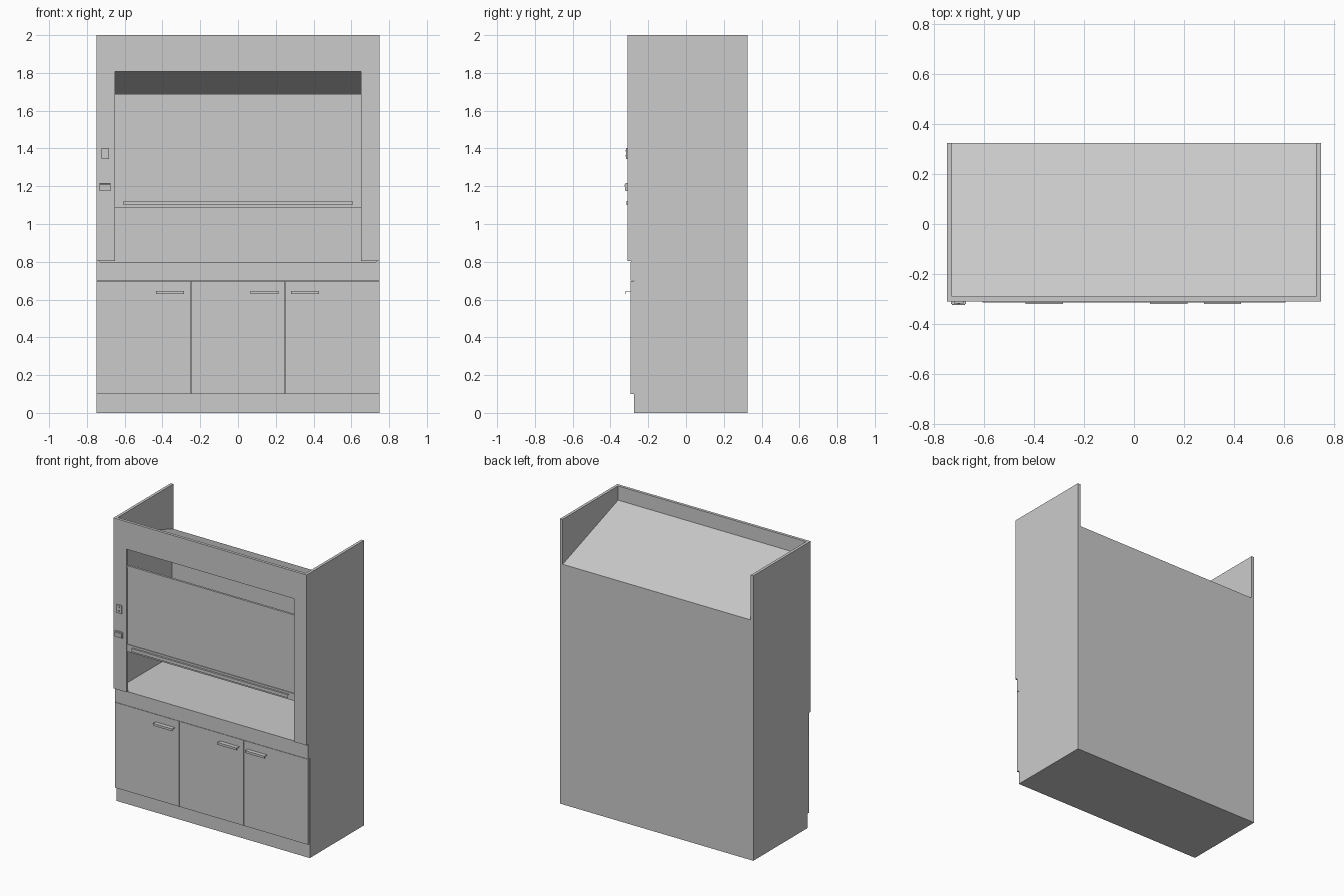
import bpy, bmesh

if "Cube" in bpy.data.objects:
    bpy.data.objects.remove(bpy.data.objects["Cube"])


def prism(name, pts, x0, x1):
    """Extrude a closed (y, z) profile from x0 to x1."""
    bm = bmesh.new()
    face = bm.faces.new([bm.verts.new((x0, y, z)) for y, z in pts])
    ext = bmesh.ops.extrude_face_region(bm, geom=[face])
    verts = [v for v in ext["geom"] if isinstance(v, bmesh.types.BMVert)]
    bmesh.ops.translate(bm, verts=verts, vec=(x1 - x0, 0, 0))
    bmesh.ops.recalc_face_normals(bm, faces=bm.faces)
    mesh = bpy.data.meshes.new(name)
    bm.to_mesh(mesh)
    bm.free()
    obj = bpy.data.objects.new(name, mesh)
    bpy.context.collection.objects.link(obj)
    return obj


def box(name, x0, x1, y0, y1, z0, z1):
    return prism(name, [(y0, z0), (y1, z0), (y1, z1), (y0, z1)], x0, x1)


def hook(name, x0, x1, y_back, y_front, z0, z1, t):
    """Angled pull: flat top plate with a lip turned down at the front."""
    return prism(name, [(y_back, z1), (y_front, z1), (y_front, z0),
                        (y_front + t, z0), (y_front + t, z1 - t),
                        (y_back, z1 - t)], x0, x1)


BACK = 0.325

# Base cabinet with apron under the worktop
box("base_cabinet", -0.75, 0.75, -0.275, BACK, 0, 0.8)
box("worktop_apron", -0.75, 0.75, -0.293, -0.275, 0.701, 0.8)

# Three doors with pulls
for i, hx in enumerate((-0.435, 0.065, 0.28)):
    x = -0.75 + 0.5 * i
    box(f"door_{i + 1}", x + 0.001, x + 0.499, -0.293, -0.275, 0.1, 0.699)
    hook(f"door_pull_{i + 1}", hx, hx + 0.15, -0.293, -0.321, 0.63, 0.646, 0.004)

# Side walls and front columns, left and right
for side, s in (("left", -1), ("right", 1)):
    a, b = sorted((s * 0.73, s * 0.75))
    box(f"{side}_wall", a, b, -0.29, BACK, 0.8, 2)
    a, b = sorted((s * 0.65, s * 0.75))
    box(f"{side}_column", a, b, -0.31, -0.29, 0.803, 2)

# Header, back wall and sloping ceiling
box("header", -0.65, 0.65, -0.31, -0.29, 1.807, 2)
box("back_wall", -0.73, 0.73, BACK - 0.015, BACK, 0.8, 1.675)
prism("sloping_ceiling", [(BACK, 1.685), (BACK, 1.675), (-0.29, 1.89), (-0.29, 1.90)],
      -0.73, 0.73)

# Sliding sash: pane, rails and pull
box("sash_pane", -0.65, 0.65, -0.296, -0.288, 1.13, 1.68)
box("sash_bottom_rail", -0.65, 0.65, -0.301, -0.286, 1.085, 1.136)
box("sash_top_rail", -0.65, 0.65, -0.301, -0.286, 1.676, 1.688)
hook("sash_pull", -0.607, 0.607, -0.301, -0.314, 1.1, 1.122, 0.003)

# Switch plate with two buttons
box("switch_plate", -0.722, -0.683, -0.318, -0.31, 1.345, 1.402)
for i, z in enumerate((1.358, 1.385)):
    box(f"switch_button_{i + 1}", -0.707, -0.698, -0.32, -0.318, z, z + 0.008)

# Socket box with bevelled lid
box("socket_box", -0.733, -0.674, -0.32, -0.31, 1.176, 1.216)
prism("socket_lid", [(-0.32, 1.18), (-0.323, 1.18), (-0.325, 1.21), (-0.32, 1.212)],
      -0.73, -0.677)
